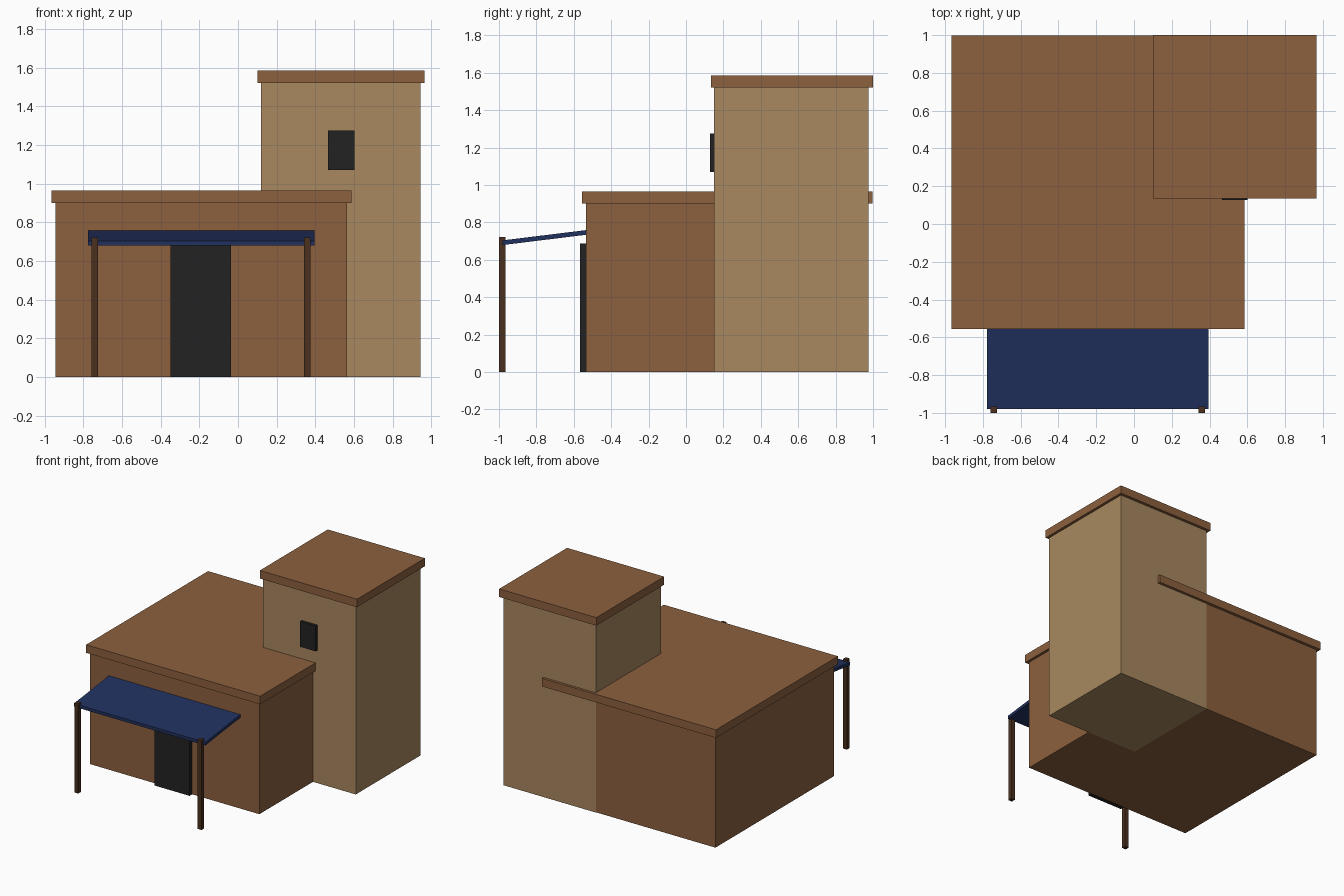
import bpy
from mathutils import Matrix, Vector

cube = bpy.data.objects.get("Cube")
if cube:
    bpy.data.objects.remove(cube, do_unlink=True)


def material(name, rgb):
    """Flat material from 0-255 sRGB values, converted to linear."""
    linear = [((c / 255 + 0.055) / 1.055) ** 2.4 for c in rgb]
    mat = bpy.data.materials.new(name)
    mat.use_nodes = True
    mat.diffuse_color = (*linear, 1)
    bsdf = next(n for n in mat.node_tree.nodes if n.type == "BSDF_PRINCIPLED")
    bsdf.inputs["Base Color"].default_value = (*linear, 1)
    bsdf.inputs["Roughness"].default_value = 0.9
    return mat


brown = material("brown clay", (140, 96, 62))
tan = material("tan plaster", (168, 136, 96))
blue = material("navy canvas", (33, 49, 94))
wood = material("dark wood", (74, 48, 30))
black = material("charcoal", (34, 34, 34))


def box(name, x, y, z, mat, slope=0.0):
    """Box between (min, max) pairs; slope raises z along y from its front."""
    bpy.ops.mesh.primitive_cube_add(size=1)
    obj = bpy.context.object
    obj.name = name
    size = Vector((x[1] - x[0], y[1] - y[0], z[1] - z[0]))
    centre = Vector((sum(x), sum(y), sum(z))) / 2
    obj.data.transform(Matrix.Translation(centre) @ Matrix.Diagonal((*size, 1)))
    for v in obj.data.vertices:
        v.co.z += slope * (v.co.y - y[0])
    obj.data.materials.append(mat)
    return obj


# Main house with overhanging flat roof
box("house_walls", (-0.945, 0.565), (-0.535, 0.975), (0.001, 0.9), brown)
box("house_roof", (-0.966, 0.586), (-0.555, 0.998), (0.9, 0.965), brown)

# Corner tower, a hair proud of the house where they share a wall
box("tower_walls", (0.12, 0.945), (0.15, 0.977), (0, 1.52), tan)
box("tower_roof", (0.1, 0.966), (0.135, 1.0), (1.52, 1.585), brown)

# Openings
box("door", (-0.35, -0.035), (-0.566, -0.53), (0, 0.687), black)
box("tower_window", (0.465, 0.602), (0.128, 0.155), (1.07, 1.275), black)

# Sloping awning on two posts
box("awning", (-0.777, 0.395), (-0.98, -0.53), (0.679, 0.704), blue, slope=0.123)
for side, x in (("right", -0.742), ("left", 0.358)):
    box(side + "_awning_post", (x - 0.017, x + 0.017), (-1.0, -0.966), (0, 0.722), wood)
